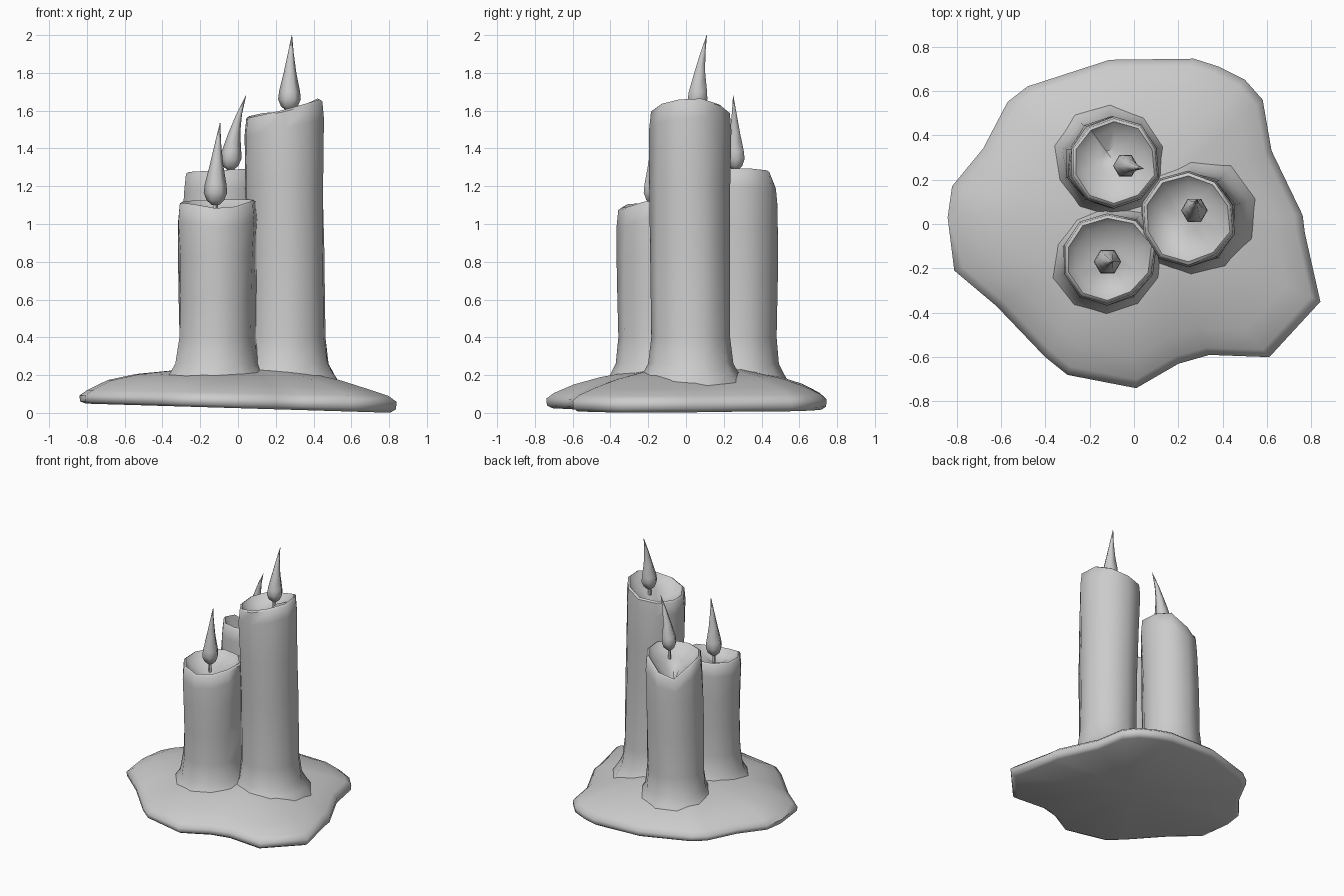
import bpy, bmesh, math, random
from mathutils import Vector

random.seed(4)
cube = bpy.data.objects.get("Cube")
if cube:
    bpy.data.objects.remove(cube)

grey = bpy.data.materials.new("plain grey")
grey.use_nodes = True
grey.diffuse_color = (0.6, 0.6, 0.6, 1)
grey.node_tree.nodes["Principled BSDF"].inputs["Base Color"].default_value = (0.6, 0.6, 0.6, 1)


def loft(name, rings, angle=45):
    """Skin a stack of equal point rings, closing both ends with fans."""
    bm = bmesh.new()
    loops = [[bm.verts.new(p) for p in ring] for ring in rings]
    n = len(loops[0])
    for a, b in zip(loops, loops[1:]):
        for i in range(n):
            j = (i + 1) % n
            bm.faces.new((a[i], a[j], b[j], b[i]))
    for loop in (loops[0], loops[-1]):
        hub = bm.verts.new(sum((v.co for v in loop), Vector()) / n)
        for i in range(n):
            bm.faces.new((loop[i], loop[(i + 1) % n], hub))
    bmesh.ops.recalc_face_normals(bm, faces=bm.faces)
    mesh = bpy.data.meshes.new(name)
    bm.to_mesh(mesh)
    bm.free()
    mesh.materials.append(grey)
    obj = bpy.data.objects.new(name, mesh)
    bpy.context.collection.objects.link(obj)
    bpy.ops.object.select_all(action='DESELECT')
    obj.select_set(True)
    bpy.context.view_layer.objects.active = obj
    bpy.ops.object.shade_smooth_by_angle(angle=math.radians(angle))
    return obj


# Spilled wax pool: irregular outline, gently tilted underside, rising middle
outline = [(-.84, .03), (-.81, -.21), (-.62, -.37), (-.4, -.6), (-.3, -.68), (.01, -.74),
           (.2, -.63), (.34, -.59), (.61, -.6), (.84, -.35), (.77, -.04), (.76, .04),
           (.62, .33), (.58, .56), (.5, .65), (.38, .71), (.27, .745), (-.11, .74),
           (-.48, .62), (-.57, .55), (-.68, .34), (-.82, .17)]
focus = Vector((0, .06))


def pool_ring(scale, height, slope):
    ring = []
    for p in outline:
        q = focus + (Vector(p) - focus) * scale
        ring.append((q.x, q.y, height - slope * q.x))
    return ring


loft("wax_pool", [pool_ring(.96, .025, .03), pool_ring(.995, .04, .025),
                  pool_ring(1, .075, .02), pool_ring(.95, .105, .02),
                  pool_ring(.82, .15, .035), pool_ring(.64, .19, .03),
                  pool_ring(.35, .23, 0)], 60)


def candle(name, foot, top, radius, height, tilt, dip=None, lobe=None, sides=10):
    """Leaning wax column with flared foot, uneven lip and hollow top.
    dip and lobe are (angle in degrees, amount)."""
    foot, top = Vector(foot), Vector(top)
    wobble = [random.uniform(-.012, .012) for _ in range(sides)]

    def near(a, feature):
        if not feature:
            return 0
        return feature[1] * max(0, math.cos(a - math.radians(feature[0]))) ** 4

    def ring(t, scale, drop=0, level=False):
        pts = []
        for i in range(sides):
            a = 2 * math.pi * (i + .5) / sides
            d = Vector((math.cos(a), math.sin(a)))
            r = scale * (radius + wobble[i] * math.sin(3 + 5 * t + i) + near(a, lobe))
            p = foot.lerp(top, t) + d * r
            lip = height + tilt[0] * d.x + tilt[1] * d.y - near(a, dip)
            z = t * height if level else lip - drop
            pts.append((p.x, p.y, z))
        return pts

    h = height
    return loft(name, [ring(.1 / h, 1.55, level=True), ring(.2 / h, 1.24, level=True),
                       ring(.26 / h, 1.08, level=True), ring(.4 / h, 1.0, level=True),
                       ring(.55, 1.0, level=True), ring(.75, 1.0, level=True),
                       ring(.97, 1.01, .1), ring(1, .97, .01), ring(1, .9, 0),
                       ring(1, .74, .04), ring(1, .3, .07)], 50)


candle("tall_candle", (.26, .02), (.245, .025), .212, 1.615, (.05, .01), dip=(80, .03))
candle("front_candle", (-.125, -.165), (-.12, -.16), .2, 1.12, (.005, .01),
       dip=(285, .03), lobe=(30, .035))
candle("back_candle", (-.11, .27), (-.09, .28), .205, 1.285, (.01, 0), dip=(115, .13))


def flame(name, bottom, tip, radius, sides=6):
    """Six-sided teardrop: round belly low down, drawn out to a leaning point."""
    bottom, tip = Vector(bottom), Vector(tip)
    belly = Vector((bottom.x, bottom.y, tip.z))
    rings = []
    for t, s in ((0, .3), (.06, .75), (.15, 1), (.25, .93), (.5, .56), (.75, .27), (1, .02)):
        c = bottom.lerp(belly, t).lerp(bottom.lerp(tip, t), t)
        rings.append([c + Vector((math.cos(k * math.tau / sides), math.sin(k * math.tau / sides), 0))
                      * radius * s for k in range(sides)])
    loft(name + "_flame", rings, 65)
    # Thin wick joining flame and wax
    loft(name + "_wick", [[bottom + Vector((math.cos(k * math.tau / 5) * .013,
                                            math.sin(k * math.tau / 5) * .013, z))
                           for k in range(5)] for z in (-.12, .03)])


flame("tall", (.272, .06, 1.6), (.285, .11, 2.0), .06)
flame("front", (-.12, -.17, 1.1), (-.095, -.17, 1.535), .062)
flame("back", (-.04, .262, 1.285), (.042, .25, 1.68), .056)
